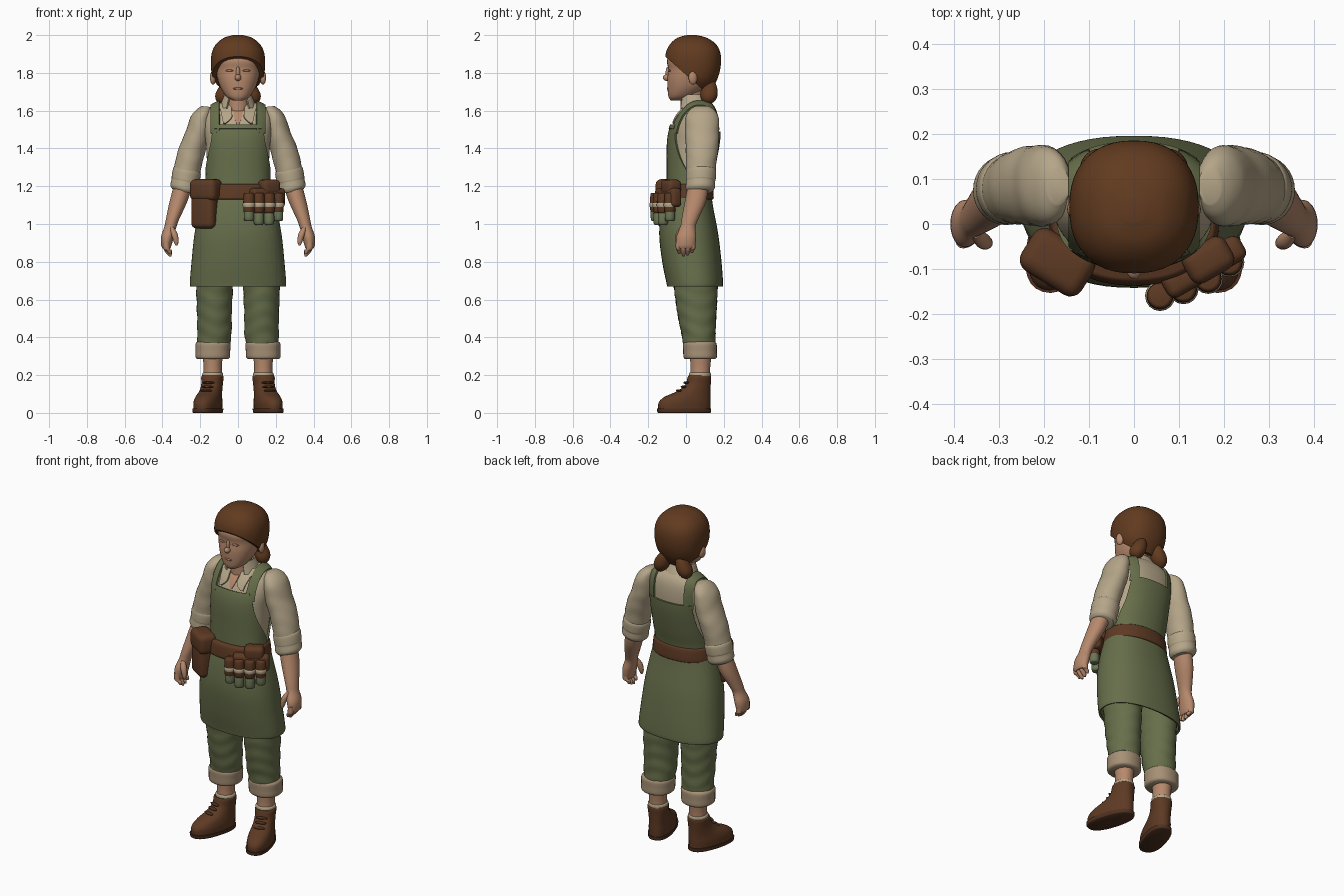
import bpy, bmesh, math
from math import sin, cos, radians
from mathutils import Vector, Matrix
from mathutils.bvhtree import BVHTree

if "Cube" in bpy.data.objects:
    bpy.data.objects.remove(bpy.data.objects["Cube"])


def material(name, *rgb):
    m = bpy.data.materials.new(name)
    m.use_nodes = True
    m.diffuse_color = (*rgb, 1)
    m.node_tree.nodes["Principled BSDF"].inputs["Base Color"].default_value = (*rgb, 1)
    return m


SKIN = material("skin", .47, .25, .15)
BLUSH = material("lip tone", .38, .18, .11)
HAIR = material("brown hair", .12, .043, .014)
LEATHER = material("brown leather", .11, .042, .017)
SOLE = material("dark leather", .075, .03, .014)
GREEN = material("olive cloth", .135, .157, .069)
GLASS = material("green glass", .15, .18, .09)
CREAM = material("cream linen", .46, .38, .25)
CUFF = material("tan turn-up", .38, .28, .18)


def finish(name, bm, mat):
    bmesh.ops.recalc_face_normals(bm, faces=bm.faces[:])
    me = bpy.data.meshes.new(name)
    bm.to_mesh(me)
    bm.free()
    me.materials.append(mat)
    me.shade_smooth()
    me.set_sharp_from_angle(angle=radians(48))
    ob = bpy.data.objects.new(name, me)
    bpy.context.collection.objects.link(ob)
    return ob


def grid(name, rows, mat, closed=False, caps=False, thick=0, cut=None):
    """Skin rows of points, with optional end caps, thickness and plane cut."""
    bm = bmesh.new()
    vs = [[bm.verts.new(p) for p in row] for row in rows]
    n = len(vs[0])
    for a, b in zip(vs, vs[1:]):
        for i in range(n if closed else n - 1):
            j = (i + 1) % n
            bm.faces.new((a[i], a[j], b[j], b[i]))
    if caps:
        bm.faces.new(vs[0])
        bm.faces.new(vs[-1])
    bmesh.ops.recalc_face_normals(bm, faces=bm.faces[:])
    if thick:
        bmesh.ops.solidify(bm, geom=bm.faces[:], thickness=thick)
    if cut:
        r = bmesh.ops.bisect_plane(bm, geom=bm.verts[:] + bm.edges[:] + bm.faces[:],
                                   plane_co=cut[0], plane_no=cut[1], clear_outer=True)
        edges = [e for e in r["geom_cut"] if isinstance(e, bmesh.types.BMEdge)]
        bmesh.ops.contextual_create(bm, geom=edges)
    return finish(name, bm, mat)


def spline(keys, steps):
    k = [keys[0], *keys, keys[-1]]
    out = []
    for a, b, c, d in zip(k, k[1:], k[2:], k[3:]):
        for i in range(steps):
            t = i / steps
            out.append([q + t / 2 * (r - p + t * (2*p - 5*q + 4*r - s + t * (3*(q - r) + s - p)))
                        for p, q, r, s in zip(a, b, c, d)])
    return out + [list(keys[-1])]


def fb(z, rx, front, back):
    """Centred section from half width, front y and back y."""
    return z, 0, (front + back) / 2, rx, (back - front) / 2


def loft(name, keys, mat, side=1, power=2, seg=32, steps=4, tilt=0, fold=0, place=None, **kw):
    """Stack of superellipse sections (z, x, y, rx, ry), smoothed along z."""
    rows = []
    for z, cx, cy, rx, ry in spline(keys, steps):
        row = []
        for i in range(seg):
            a = math.tau * i / seg
            c, s = cos(a), sin(a)
            f = 1 + fold * sin(z * 75 + 2 * sin(a * 2 + side))
            dx = rx * f * math.copysign(abs(c) ** (2 / power), c)
            dy = ry * f * math.copysign(abs(s) ** (2 / power), s)
            p = Vector((cx + dx, cy + dy, z + tilt * dx))
            p = place @ p if place else p
            row.append((p.x * side, p.y, p.z))
        rows.append(row)
    kw.setdefault("caps", True)
    return grid(name, rows, mat, closed=True, **kw)


def ball(name, loc, size, mat, turn=0):
    bm = bmesh.new()
    m = Matrix.Translation(loc) @ Matrix.Rotation(radians(turn), 4, "Z") @ Matrix.Diagonal((*size, 1))
    bmesh.ops.create_uvsphere(bm, u_segments=20, v_segments=12, radius=1, matrix=m)
    return finish(name, bm, mat)


def box(name, loc, size, turn, mat, bevel=.02):
    bm = bmesh.new()
    bmesh.ops.create_cube(bm, size=1, matrix=Matrix.Diagonal((*size, 1)))
    bmesh.ops.bevel(bm, geom=bm.edges[:], offset=bevel, segments=4, profile=.5, affect="EDGES")
    bm.transform(Matrix.Translation(loc) @ Matrix.Rotation(radians(turn), 4, "Z"))
    return finish(name, bm, mat)


# Shirt body
torso = loft("shirt_body", [fb(1.1, .165, -.09, .12), fb(1.2, .16, -.09, .12), fb(1.3, .163, -.09, .143),
                            fb(1.42, .17, -.09, .166), fb(1.5, .18, -.078, .172), fb(1.57, .178, -.045, .168),
                            fb(1.615, .15, -.01, .155), fb(1.645, .09, .01, .13), fb(1.655, .05, .02, .1)],
             CREAM, power=2.3, seg=48)
tree = BVHTree.FromPolygons([v.co for v in torso.data.vertices], [p.vertices for p in torso.data.polygons])


def on_torso(origin, d, lift):
    hit = tree.ray_cast(Vector(origin), Vector(d))[0]
    return (hit if hit else Vector(origin) + Vector(d) * .15) + Vector(d) * lift


def panel(name, keys, mat, lift, thick, middle=0, cols=20):
    """Cloth draped round the torso; keys are (z, start angle, end angle)."""
    rows = []
    for z, a, b in spline(keys, 4):
        angs = [radians(middle + a + (b - a) * i / cols) for i in range(cols + 1)]
        rows.append([on_torso((0, .04, z), (sin(t), -cos(t), 0), lift) for t in angs])
    return grid(name, rows, mat, thick=thick)


# Apron: bib, back panel, skirt
edge = [(1.17, 93), (1.25, 84), (1.35, 66), (1.44, 56)]
panel("apron_bib", [(z, -a, a) for z, a in edge + [(1.525, 53)]], GREEN, .012, .01)
panel("apron_bib_hem", [(1.505, -50, 50), (1.527, -50, 50)], GREEN, .016, .01)
panel("apron_back", [(z, -a, a) for z, a in edge + [(1.49, 52)]], GREEN, .012, .01, middle=180)
loft("apron_skirt", [fb(1.21, .168, -.1, .128), fb(1.1, .2, -.128, .142), fb(.95, .23, -.142, .17),
                     fb(.8, .246, -.126, .188), fb(.69, .255, -.104, .196), fb(.668, .252, -.1, .194)],
     GREEN, power=2.3, seg=56, caps=False, thick=.012)

# Neck, open shirt front, collar stand
loft("neck", [(1.56, 0, .03, .062, .06), (1.64, 0, .03, .058, .06), (1.72, 0, .03, .058, .06)], SKIN)
panel("open_neckline", [(1.53, -3, 3), (1.58, -16, 16), (1.64, -30, 30)], SKIN, .005, .004)
grid("collar_stand", [[(rx * sin(t), cy - rx * cos(t), z) for t in (radians(38 + 284 * i / 32) for i in range(33))]
                      for z, rx, cy in ((1.615, .1, .05), (1.65, .086, .045), (1.685, .072, .036))],
     CREAM, thick=.01)

# Head
loft("head", [fb(1.655, .03, -.082, -.01), fb(1.675, .062, -.093, .04), fb(1.72, .092, -.098, .1),
              fb(1.77, .109, -.099, .13), fb(1.82, .117, -.094, .14), fb(1.87, .119, -.1, .14),
              fb(1.93, .09, -.07, .12)], SKIN, power=2.2)
ball("nose", (0, -.099, 1.775), (.017, .024, .018), SKIN)
ball("nose_bridge", (0, -.094, 1.8), (.011, .014, .035), SKIN)
ball("mouth", (0, -.096, 1.717), (.026, .006, .006), BLUSH)
loft("hair", [fb(1.695, .07, -.02, .125), fb(1.76, .128, -.088, .163), fb(1.83, .143, -.108, .183),
              fb(1.9, .14, -.108, .183), fb(1.95, .118, -.086, .16), fb(1.985, .076, -.046, .112),
              fb(2, .025, .005, .055)], HAIR, power=2.3, seg=48, steps=6,
     cut=((0, -.108, 1.885), (0, -.66, -.75)))

# Belt, large pouch, bottle holder
loft("belt", [fb(1.13, .184, -.132, .142), fb(1.14, .19, -.137, .147), fb(1.2, .184, -.13, .142),
              fb(1.212, .176, -.12, .135)], LEATHER, power=2.2, seg=48)
box("pouch_body", (-.176, -.085, 1.09), (.138, .09, .23), -32, LEATHER, .03)
box("pouch_flap", (-.17, -.085, 1.18), (.158, .108, .115), -32, LEATHER, .03)
box("bottle_holder", (.155, -.095, 1.14), (.2, .06, .1), 30, LEATHER)
box("small_pouch", (.165, -.08, 1.195), (.11, .08, .08), 30, LEATHER, .025)
for i, (x, y) in enumerate(((.058, -.16), (.11, -.145), (.165, -.122), (.212, -.085))):
    low = .995 if i in (1, 2) else 1.015
    for part, z, h, r, mat in (("loop", 1.055, .11, .029, LEATHER), ("label", 1.088, .026, .032, CREAM),
                               ("glass", low, .07, .026, GLASS)):
        loft(f"bottle_{i + 1}_{part}", [(z, x, y, r * .5, r * .5), (z + h * .12, x, y, r, r),
                                        (z + h * .88, x, y, r, r), (z + h, x, y, r * .7, r * .7)],
             mat, seg=16, steps=3)

for s, side in ((1, "left"), (-1, "right")):
    # Face and hair sides
    ball(side + "_ear", (.132 * s, .037, 1.775), (.016, .024, .037), SKIN, 15 * s)
    ball(side + "_eyelid", (.045 * s, -.089, 1.812), (.021, .006, .006), BLUSH, 14 * s)
    loft(side + "_pigtail", [(1.765, .05, .125, .015, .02), (1.735, .06, .125, .034, .036),
                             (1.69, .074, .122, .045, .046), (1.655, .082, .12, .034, .036),
                             (1.635, .085, .12, .01, .01)], HAIR, s)

    # Collar flap and shoulder strap
    panel(side + "_collar_flap", [(z, a * s, b * s) for z, a, b in
                                  ((1.535, 30, 36), (1.57, 18, 44), (1.61, 27, 62), (1.64, 36, 90))],
          CREAM, .014, .01, cols=8)
    rows = []
    for i in range(33):
        t = radians(14 + 152 * i / 32)
        rows.append([on_torso((s * (.1 + .046 * j / 4), .07, 1.45), (0, -cos(t), sin(t)), .013) for j in range(5)])
    grid(side + "_strap", rows, GREEN, thick=.012)

    # Sleeve, rolled cuff
    loft(side + "_sleeve", [(1.622, .168, .085, .025, .04), (1.6, .18, .085, .042, .07), (1.56, .195, .085, .056, .088),
                            (1.48, .212, .085, .066, .09), (1.4, .241, .085, .071, .086),
                            (1.32, .262, .08, .071, .08), (1.25, .276, .078, .068, .076)],
         CREAM, s, fold=.012, tilt=.1)
    loft(side + "_sleeve_cuff", [(1.295, .267, .08, .062, .07), (1.28, .27, .08, .073, .08),
                                 (1.235, .278, .078, .073, .079), (1.225, .28, .077, .071, .077),
                                 (1.19, .286, .075, .072, .077), (1.172, .288, .073, .06, .066)], CREAM, s, tilt=.22)

    # Forearm, hand, thumb, fingers
    loft(side + "_forearm", [(1.23, .283, .07, .05, .055), (1.12, .315, .05, .047, .056), (1.03, .345, .022, .036, .045),
                             (.985, .358, .01, .032, .04), (.935, .373, .002, .034, .052),
                             (.89, .379, -.001, .028, .05), (.87, .379, -.002, .02, .044)], SKIN, s)
    loft(side + "_thumb", [(.985, .352, -.02, .01, .012), (.95, .338, -.036, .017, .018),
                           (.91, .328, -.042, .014, .014), (.885, .326, -.044, .005, .005)], SKIN, s, seg=14)
    for f in range(4):
        y, drop = -.04 + .025 * f, .012 * abs(f - 1.3)
        loft(f"{side}_finger_{f + 1}", [(.91, .38, y, .016, .014), (.87, .378, y, .017, .014),
                                        (.842 + drop, .366, y * .9, .015, .012),
                                        (.825 + drop, .358, y * .9, .006, .005)], SKIN, s, seg=12)

    # Trouser leg, turn-up, ankle, sock
    loft(side + "_trouser_leg", [(.8, .118, .045, .1, .12), (.66, .124, .052, .097, .115), (.52, .125, .058, .092, .102),
                                 (.42, .125, .066, .091, .09), (.35, .13, .072, .085, .084)], GREEN, s, fold=.018, steps=8)
    loft(side + "_turn_up", [(.378, .132, .073, .08, .078), (.366, .132, .073, .093, .089), (.33, .133, .074, .092, .089),
                             (.295, .134, .075, .091, .088), (.284, .134, .075, .08, .078)], CUFF, s, power=2.2)
    loft(side + "_ankle", [(.31, .134, .078, .054, .058), (.24, .134, .076, .048, .052), (.18, .134, .074, .05, .052)],
         SKIN, s)
    loft(side + "_sock", [(.18, .134, .074, .054, .056), (.208, .134, .074, .055, .057), (.215, .134, .074, .046, .05)],
         CREAM, s)

    # Boot, turned outward at the heel
    turn = Matrix.Translation((.134, .075, 0)) @ Matrix.Rotation(radians(17), 4, "Z")
    loft(side + "_boot_sole", [fb(0, .063, -.228, .052), fb(.005, .067, -.234, .057), fb(.022, .068, -.236, .058)],
         SOLE, s, power=2.4, place=turn)
    loft(side + "_boot", [fb(.02, .064, -.23, .054), fb(.055, .065, -.228, .055), fb(.085, .061, -.195, .055),
                          fb(.115, .056, -.125, .055), fb(.15, .055, -.08, .056), fb(.188, .058, -.067, .058),
                          fb(.197, .054, -.062, .054)], LEATHER, s, power=2.2, place=turn)
    for i, (y, z) in enumerate(((-.118, .118), (-.092, .138), (-.077, .16))):
        p = turn @ Vector((0, y, z))
        ball(f"{side}_lace_{i + 1}", (p.x * s, p.y, p.z), (.034, .012, .007), SOLE, 17 * s)
